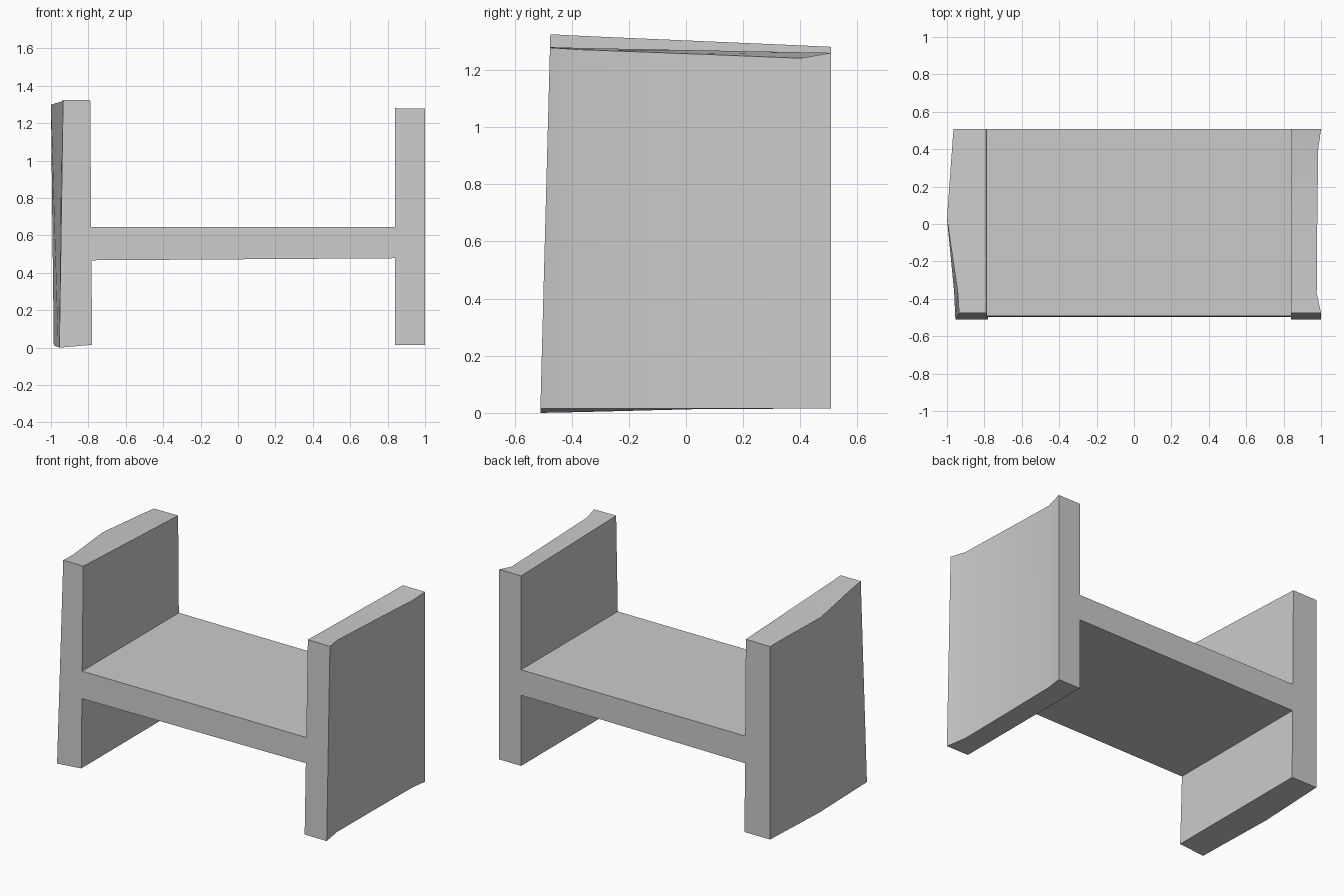
import bpy, bmesh

if "Cube" in bpy.data.objects:
    bpy.data.objects.remove(bpy.data.objects["Cube"])


def front_y(z):
    """The whole front leans back slightly towards the top."""
    return -0.51 + 0.0265 * z


def loft(name, rings):
    """Skin equal-sized closed rings running front to back and cap both ends."""
    bm = bmesh.new()
    loops = [[bm.verts.new(p) for p in ring] for ring in rings]
    n = len(loops[0])
    for a, b in zip(loops, loops[1:]):
        for i in range(n):
            j = (i + 1) % n
            bm.faces.new((a[i], a[j], b[j], b[i]))
    bm.faces.new(loops[0])
    bm.faces.new(loops[-1])
    bmesh.ops.recalc_face_normals(bm, faces=bm.faces[:])
    mesh = bpy.data.meshes.new(name)
    bm.to_mesh(mesh)
    bm.free()
    obj = bpy.data.objects.new(name, mesh)
    bpy.context.collection.objects.link(obj)
    return obj


def side_panel(name, inner_bottom, inner_top, stations):
    """Stations: y, outer x bottom/top, outer z bottom/top, inner z top."""
    rings = []
    for k, (y, xb, xt, zb, zt, zi) in enumerate(stations):
        ring = [(inner_bottom, 0.015), (xb, zb), (xt, zt), (inner_top, zi)]
        rings.append([(x, front_y(z) if k == 0 else y, z) for x, z in ring])
    return loft(name, rings)


# Left panel: outer face bulges to a ridge near the middle
left = side_panel("left_side_panel", -0.78, -0.79, [
    (-0.51, -0.955, -0.935, 0.0, 1.325, 1.325),
    (-0.36, -0.962, -0.943, 0.003, 1.316, 1.319),
    (0.03, -0.985, -1.0, 0.013, 1.299, 1.302),
    (0.40, -0.97, -0.973, 0.015, 1.286, 1.286),
    (0.508, -0.965, -0.965, 0.015, 1.28, 1.281),
])

# Right panel: outer face is hollowed between flared front and back edges
right = side_panel("right_side_panel", 0.84, 0.84, [
    (-0.51, 1.0, 1.0, 0.015, 1.278, 1.28),
    (-0.37, 0.977, 0.977, 0.015, 1.271, 1.277),
    (0.03, 0.98, 0.98, 0.015, 1.256, 1.269),
    (0.40, 0.985, 0.985, 0.015, 1.241, 1.262),
    (0.508, 1.0, 1.0, 0.015, 1.26, 1.26),
])

# Seat board joining the two panels
section = [(-0.785, 0.467), (0.84, 0.478), (0.84, 0.645), (-0.787, 0.645)]
seat = loft("seat", [
    [(x, front_y(z), z) for x, z in section],
    [(x, 0.508, z) for x, z in section],
])

# Soft shading across the worn outer faces, sharp board edges
for obj in (left, right):
    bpy.ops.object.select_all(action='DESELECT')
    obj.select_set(True)
    bpy.context.view_layer.objects.active = obj
    bpy.ops.object.shade_smooth_by_angle(angle=0.5)
